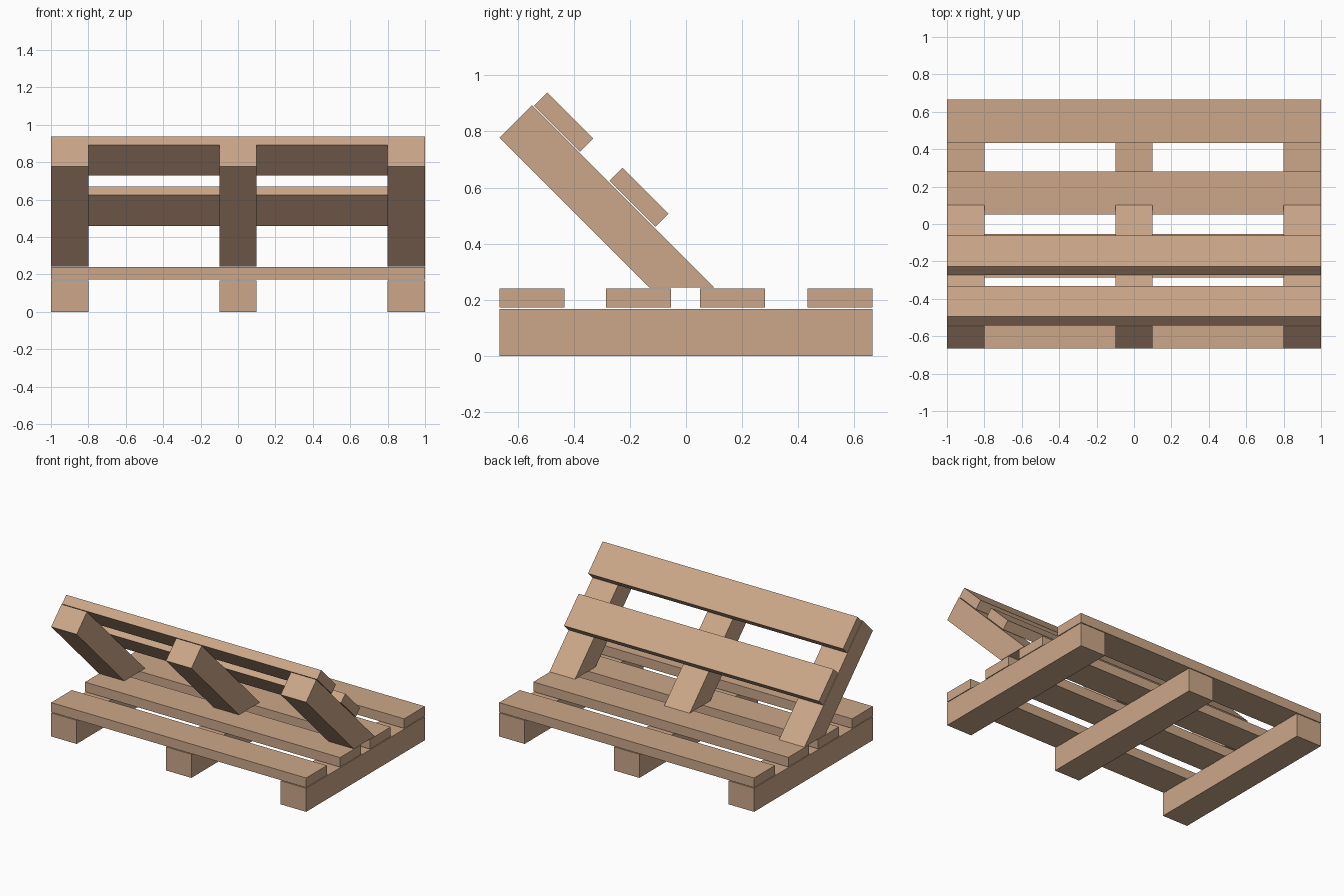
import bpy
import bmesh

cube = bpy.data.objects.get("Cube")
if cube:
    bpy.data.objects.remove(cube, do_unlink=True)

# Bare timber
wood = bpy.data.materials.new("light_wood")
wood.use_nodes = True
colour = (0.60, 0.39, 0.25, 1)
wood.diffuse_color = colour
wood.node_tree.nodes["Principled BSDF"].inputs["Base Color"].default_value = colour


def beam(name, profile, x_min, x_max):
    """Extrude a side profile of (y, z) points along x."""
    bm = bmesh.new()
    face = bm.faces.new([bm.verts.new((x_min, y, z)) for y, z in profile])
    moved = bmesh.ops.extrude_face_region(bm, geom=[face])["geom"]
    bmesh.ops.translate(bm, vec=(x_max - x_min, 0, 0),
                        verts=[v for v in moved if isinstance(v, bmesh.types.BMVert)])
    bmesh.ops.recalc_face_normals(bm, faces=bm.faces)
    mesh = bpy.data.meshes.new(name)
    bm.to_mesh(mesh)
    bm.free()
    mesh.materials.append(wood)
    obj = bpy.data.objects.new(name, mesh)
    bpy.context.scene.collection.objects.link(obj)


def box(y0, y1, z0, z1):
    return [(y0, z0), (y1, z0), (y1, z1), (y0, z1)]


# Ground runners and the leaning posts above them, cut level at the foot
post = [(-0.665, 0.777), (-0.549, 0.893), (0.101, 0.243), (-0.131, 0.243)]
for side, x in (("right", -0.9), ("middle", 0), ("left", 0.9)):
    beam(side + "_runner", box(-0.665, 0.665, 0, 0.167), x - 0.1, x + 0.1)
    beam(side + "_back_post", post, x - 0.1, x + 0.1)

# Seat slats
for i, y in enumerate((-0.549, -0.169, 0.166, 0.549)):
    beam(f"seat_slat_{i + 1}", box(y - 0.116, y + 0.116, 0.172, 0.24), -1, 1)

# Backrest slats, lying on the 45 degree slope of the posts
width, thick = 0.164, 0.047
for name, y, z in (("upper", -0.542, 0.892), ("lower", -0.273, 0.624)):
    beam(name + "_back_slat",
         [(y, z), (y + thick, z + thick),
          (y + thick + width, z + thick - width), (y + width, z - width)], -1, 1)
